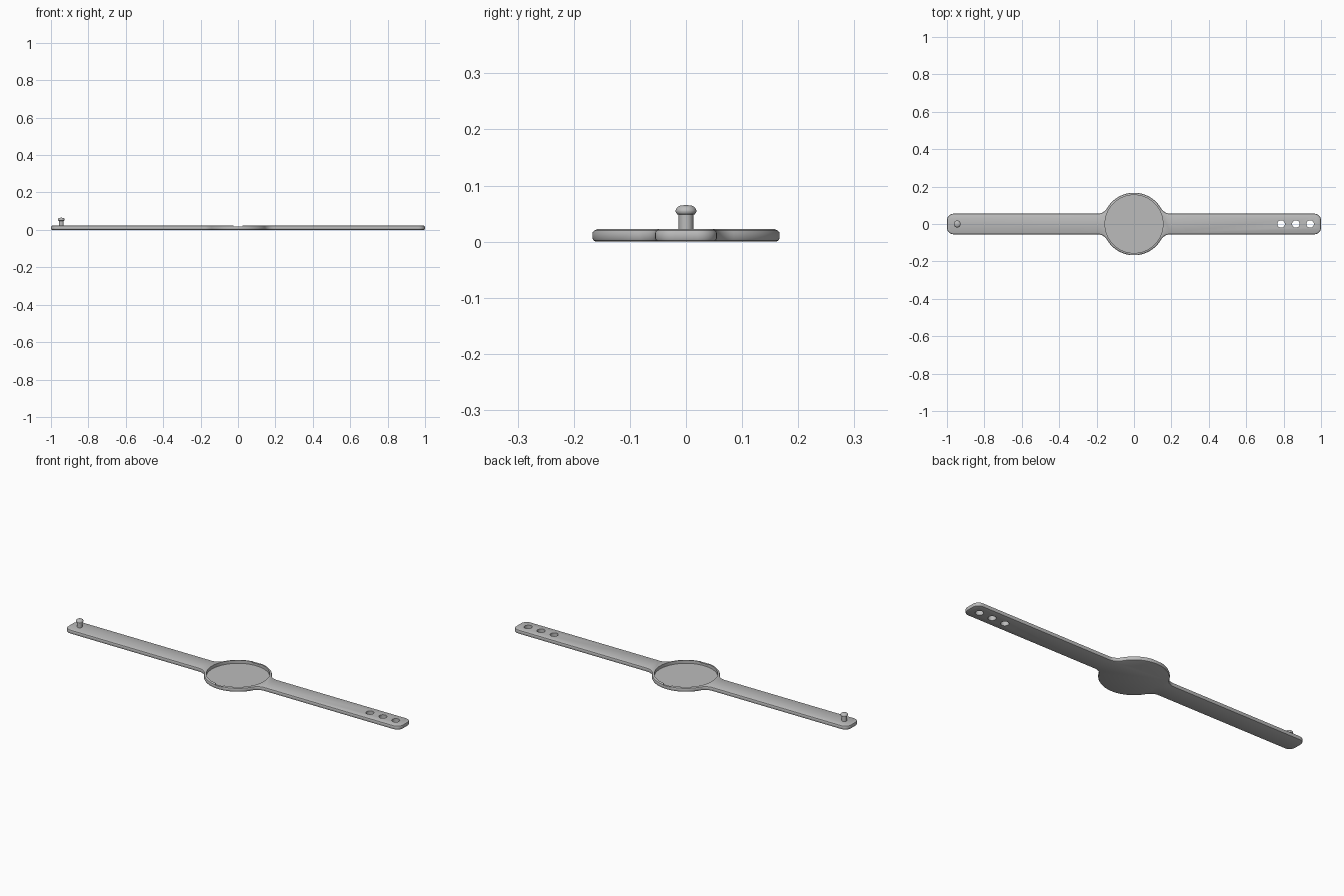
import bpy, bmesh
from math import sin, cos, pi, sqrt, atan2

cube = bpy.data.objects.get("Cube")
if cube:
    bpy.data.objects.remove(cube)

grey = bpy.data.materials.new("grey plastic")
grey.use_nodes = True
grey.diffuse_color = (0.5, 0.5, 0.5, 1)
grey.node_tree.nodes["Principled BSDF"].inputs["Base Color"].default_value = (0.5, 0.5, 0.5, 1)

DISC, HALF, FILLET, CORNER = 0.167, 0.055, 0.06, 0.035


def arc(cx, cy, r, a0, a1, n):
    return [(cx + r * cos(a0 + (a1 - a0) * i / n), cy + r * sin(a0 + (a1 - a0) * i / n))
            for i in range(n + 1)]


def outline(d):
    """Closed band outline, shrunk inward by d."""
    cy = HALF + FILLET
    cx = sqrt((DISC + FILLET) ** 2 - cy ** 2)
    a = atan2(cy, cx)
    quarter = arc(1 - CORNER, HALF - CORNER, CORNER - d, 0, pi / 2, 8)
    quarter += arc(cx, cy, FILLET + d, -pi / 2, a - pi, 10)
    quarter += arc(0, 0, DISC - d, a, pi / 2, 20)[1:]
    half = quarter + [(-x, y) for x, y in reversed(quarter[:-1])]
    return half + [(-x, -y) for x, y in half]


def finish(name, bm):
    bmesh.ops.recalc_face_normals(bm, faces=bm.faces)
    mesh = bpy.data.meshes.new(name)
    bm.to_mesh(mesh)
    bm.free()
    mesh.materials.append(grey)
    obj = bpy.data.objects.new(name, mesh)
    bpy.context.collection.objects.link(obj)
    return obj


def stack(name, rings):
    """Solid skinned through a stack of matching rings."""
    bm = bmesh.new()
    loops = [[bm.verts.new((x, y, z)) for x, y in pts] for pts, z in rings]
    n = len(loops[0])
    for low, high in zip(loops, loops[1:]):
        for i in range(n):
            j = (i + 1) % n
            bm.faces.new((low[i], low[j], high[j], high[i]))
    bm.faces.new(loops[0][::-1])
    bm.faces.new(loops[-1])
    return finish(name, bm)


def turned(name, x, profile, n):
    return stack(name, [(arc(x, 0, r, 0, 2 * pi, n)[:-1], z) for r, z in profile])


def smooth(obj):
    bpy.ops.object.select_all(action="DESELECT")
    obj.select_set(True)
    bpy.context.view_layer.objects.active = obj
    bpy.ops.object.shade_smooth_by_angle(angle=0.6)


# Band with a rounded edge
edge = [(0.006, 0), (0.002, 0.002), (0, 0.006), (0, 0.015), (0.002, 0.02), (0.008, 0.023)]
band = stack("band", [(outline(d), z) for d, z in edge])

# Dial recess, rim notches and strap holes
cutters = [turned("recess_cutter", 0, [(0.155, 0.006), (0.155, 0.05)], 96)]
for x in (0.787, 0.865, 0.942):
    cutters.append(turned("hole_cutter", x, [(0.02, -0.02), (0.02, 0.05)], 32))
slot = [(-0.023, -0.2), (0.023, -0.2), (0.023, 0.2), (-0.023, 0.2)]
cutters.append(stack("notch_cutter", [(slot, 0.018), (slot, 0.04)]))

bpy.context.view_layer.objects.active = band
for cutter in cutters:
    mod = band.modifiers.new("cut", "BOOLEAN")
    mod.operation = "DIFFERENCE"
    mod.solver = "EXACT"
    mod.object = cutter
    bpy.ops.object.modifier_apply(modifier=mod.name)
    bpy.data.objects.remove(cutter)
smooth(band)

# Fastening peg with a domed head
peg = turned("peg", -0.945, [(0.013, 0.015), (0.013, 0.048), (0.016, 0.049), (0.0185, 0.053),
                             (0.0185, 0.056), (0.016, 0.061), (0.011, 0.064), (0.004, 0.065)], 32)
smooth(peg)
